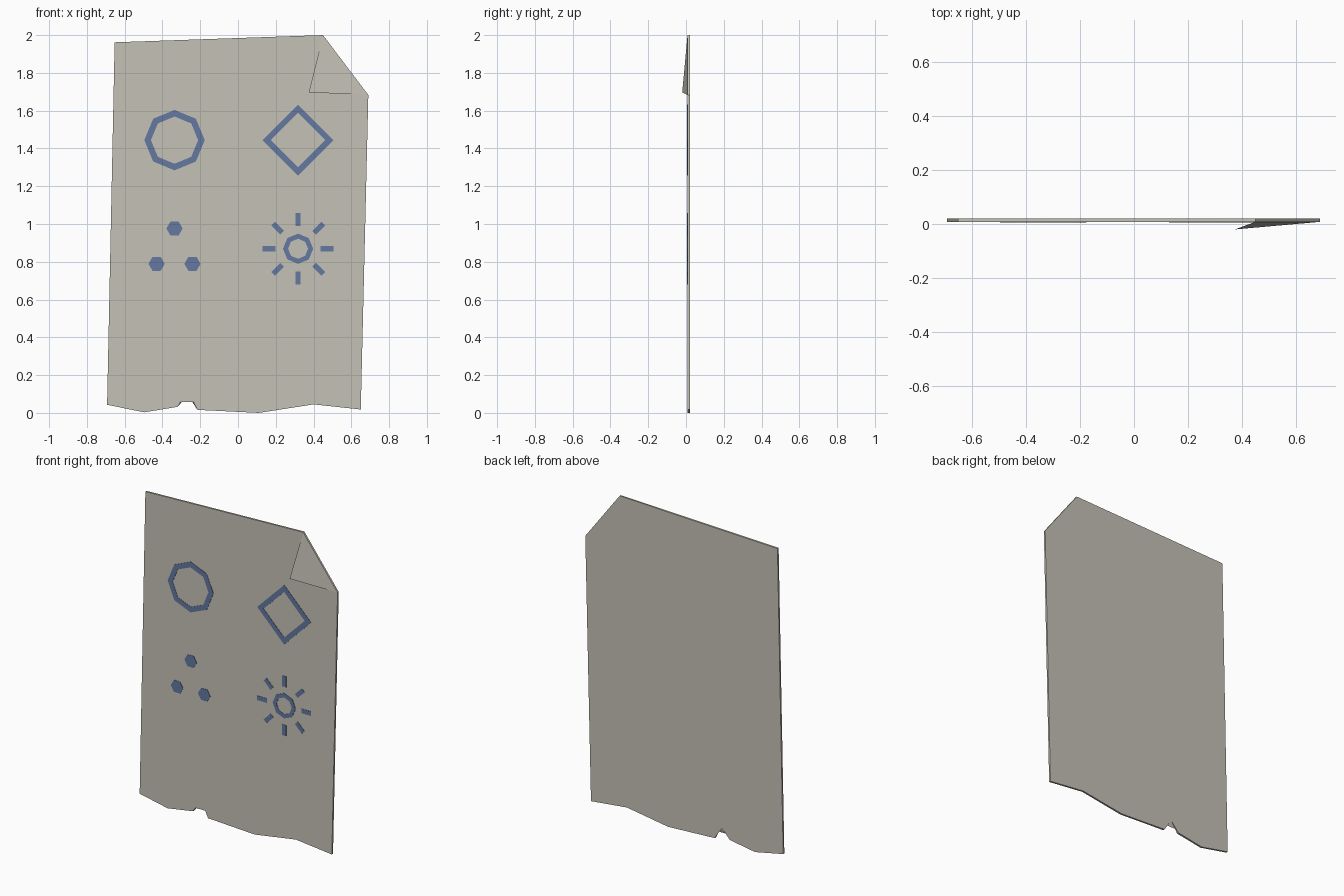
import bpy, bmesh
from math import sin, cos, pi

cube = bpy.data.objects.get("Cube")
if cube:
    bpy.data.objects.remove(cube, do_unlink=True)


def make_material(name, rgb):
    mat = bpy.data.materials.new(name)
    mat.use_nodes = True
    mat.diffuse_color = (*rgb, 1)
    bsdf = next(n for n in mat.node_tree.nodes if n.type == 'BSDF_PRINCIPLED')
    bsdf.inputs["Base Color"].default_value = (*rgb, 1)
    return mat


paper = make_material("paper", (0.56, 0.54, 0.47))
ink = make_material("blue_ink", (0.127, 0.188, 0.352))

FRONT, BACK, INK_FRONT = 0.008, 0.02, 0.006


def finish(bm, name, mat):
    bmesh.ops.remove_doubles(bm, verts=bm.verts, dist=0.0001)
    bmesh.ops.recalc_face_normals(bm, faces=bm.faces)
    mesh = bpy.data.meshes.new(name)
    bm.to_mesh(mesh)
    bm.free()
    mesh.materials.append(mat)
    obj = bpy.data.objects.new(name, mesh)
    bpy.context.collection.objects.link(obj)
    return obj


def add_slab(bm, front, back, y0, y1):
    """Close two matching x-z outlines into a slab."""
    a = [bm.verts.new((x, y0, z)) for x, z in front]
    b = [bm.verts.new((x, y1, z)) for x, z in back]
    bm.faces.new(a)
    bm.faces.new(b[::-1])
    for i in range(len(a)):
        j = (i + 1) % len(a)
        bm.faces.new((a[j], a[i], b[i], b[j]))


def polygon(cx, cz, r, sides):
    return [(cx + r * cos(2 * pi * i / sides), cz + r * sin(2 * pi * i / sides))
            for i in range(sides)]


def add_ring(bm, cx, cz, outer, inner, sides):
    """Thin polygonal frame."""
    loops = [[bm.verts.new((x, y, z)) for x, z in polygon(cx, cz, r, sides)]
             for r, y in ((outer, FRONT), (outer, INK_FRONT),
                          (inner, INK_FRONT), (inner, FRONT))]
    for k in range(4):
        a, b = loops[k], loops[(k + 1) % 4]
        for i in range(sides):
            j = (i + 1) % sides
            bm.faces.new((a[i], a[j], b[j], b[i]))


# Sheet with a ragged lower edge; the tear comes to a point on the back
tear = [(-0.235, 0.058), (-0.305, 0.058)]
tear_tip = (-0.265, 0.095)
right_edge = [(-0.653, 1.962), (0.45, 2.0), (0.69, 1.683), (0.65, 0.018),
              (0.40, 0.045), (0.11, 0.0), (-0.215, 0.016)]
left_edge = [(-0.32, 0.032), (-0.497, 0.003), (-0.693, 0.043)]
bm = bmesh.new()
add_slab(bm, right_edge + tear + left_edge,
         right_edge + [tear_tip] * 2 + left_edge, FRONT, BACK)
bmesh.ops.remove_doubles(bm, verts=bm.verts, dist=0.0001)
bmesh.ops.triangulate(bm, faces=[f for f in bm.faces if len(f.verts) > 4])
finish(bm, "paper_sheet", paper)

# Folded corner
bm = bmesh.new()
bm.faces.new([bm.verts.new(p) for p in
              ((0.45, FRONT, 2.0), (0.375, -0.02, 1.697), (0.69, FRONT, 1.683))])
finish(bm, "folded_corner", paper)

# Octagon and diamond frames
LEFT, RIGHT, UPPER = -0.336, 0.318, 1.444
for name, x, outer, inner, sides in (("octagon_mark", LEFT, 0.16, 0.125, 8),
                                     ("diamond_mark", RIGHT, 0.188, 0.144, 4)):
    bm = bmesh.new()
    add_ring(bm, x, UPPER, outer, inner, sides)
    finish(bm, name, ink)

# Three hexagonal dots
bm = bmesh.new()
for x, z in ((LEFT, 0.976), (LEFT - 0.095, 0.789), (LEFT + 0.095, 0.789)):
    hexagon = polygon(x, z, 0.043, 6)
    add_slab(bm, hexagon, hexagon, INK_FRONT, FRONT)
finish(bm, "dot_marks", ink)

# Sun: ring and eight rays
bm = bmesh.new()
SUN_Z = 0.869
add_ring(bm, RIGHT, SUN_Z, 0.08, 0.053, 8)
for i in range(8):
    c, s = cos(i * pi / 4), sin(i * pi / 4)
    ray = [(RIGHT + r * c - w * s, SUN_Z + r * s + w * c)
           for r, w in ((0.12, -0.014), (0.188, -0.014), (0.188, 0.014), (0.12, 0.014))]
    add_slab(bm, ray, ray, INK_FRONT, FRONT)
finish(bm, "sun_mark", ink)
